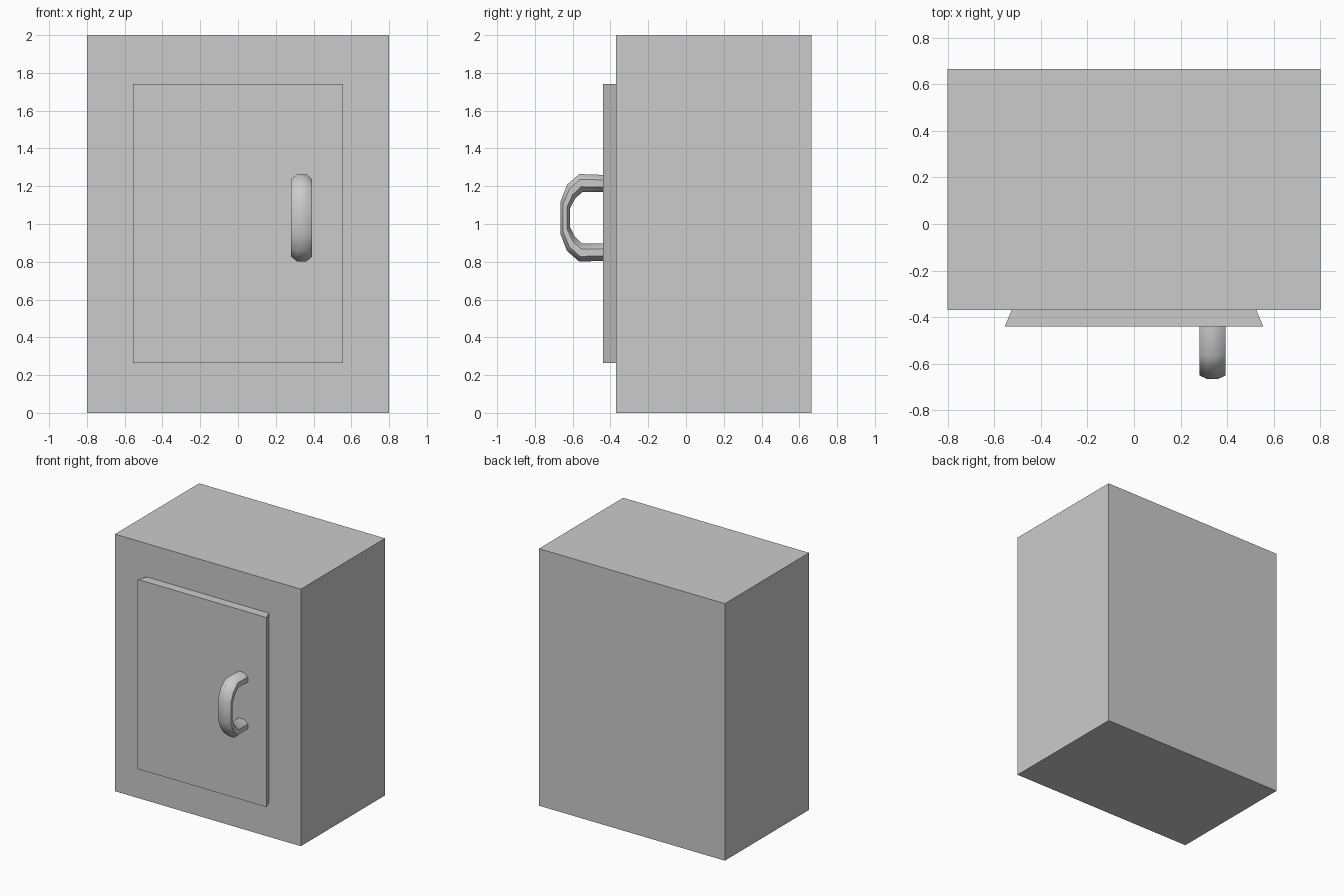
import bpy, bmesh, math
from mathutils import Vector

if "Cube" in bpy.data.objects:
    bpy.data.objects.remove(bpy.data.objects["Cube"])


def make_object(name, bm):
    bmesh.ops.recalc_face_normals(bm, faces=bm.faces)
    mesh = bpy.data.meshes.new(name)
    bm.to_mesh(mesh)
    bm.free()
    obj = bpy.data.objects.new(name, mesh)
    bpy.context.collection.objects.link(obj)
    return obj


def block(name, front_half, back_half, y0, y1, z0, z1):
    """Box whose front and back half-widths may differ."""
    bm = bmesh.new()
    outline = [(-front_half, y0), (front_half, y0), (back_half, y1), (-back_half, y1)]
    base = bm.faces.new([bm.verts.new((x, y, z0)) for x, y in outline])
    top = bmesh.ops.extrude_face_region(bm, geom=[base])
    verts = [v for v in top["geom"] if isinstance(v, bmesh.types.BMVert)]
    bmesh.ops.translate(bm, verts=verts, vec=(0, 0, z1 - z0))
    return make_object(name, bm)


# Cabinet body and door panel with undercut sides
block("cabinet_body", 0.80, 0.80, -0.37, 0.665, 0.0, 2.0)
block("door", 0.555, 0.525, -0.44, -0.37, 0.265, 1.74)

# Handle: octagonal section swept between outer and inner bow outlines (y, z)
mid_z, handle_x, half_width = 1.0325, 0.337, 0.056
outer = [(-0.43, 0.227), (-0.565, 0.232), (-0.63, 0.175), (-0.665, 0.085)]
inner = [(-0.43, 0.137), (-0.55, 0.137), (-0.588, 0.10), (-0.614, 0.05)]
outer += [(y, -z) for y, z in reversed(outer)]
inner += [(y, -z) for y, z in reversed(inner)]

bm = bmesh.new()
rings = []
for o, i in zip(outer, inner):
    a = Vector((handle_x, o[0], mid_z + o[1]))
    b = Vector((handle_x, i[0], mid_z + i[1]))
    centre, arm = (a + b) / 2, (a - b) / 2
    ring = []
    for k in range(8):
        t = math.radians(22.5 + 45 * k)
        s = 1 / math.cos(math.radians(22.5))
        offset = Vector((half_width * s * math.cos(t), 0, 0))
        ring.append(bm.verts.new(centre + offset + arm * s * math.sin(t)))
    rings.append(ring)
for r, q in zip(rings, rings[1:]):
    for k in range(8):
        n = (k + 1) % 8
        bm.faces.new((r[k], r[n], q[n], q[k]))
bm.faces.new(rings[0])
bm.faces.new(rings[-1])
handle = make_object("door_handle", bm)

# Smooth along the bow, crisp between the octagon sides
bpy.context.view_layer.objects.active = handle
handle.select_set(True)
bpy.ops.object.shade_smooth_by_angle(angle=math.radians(42))
